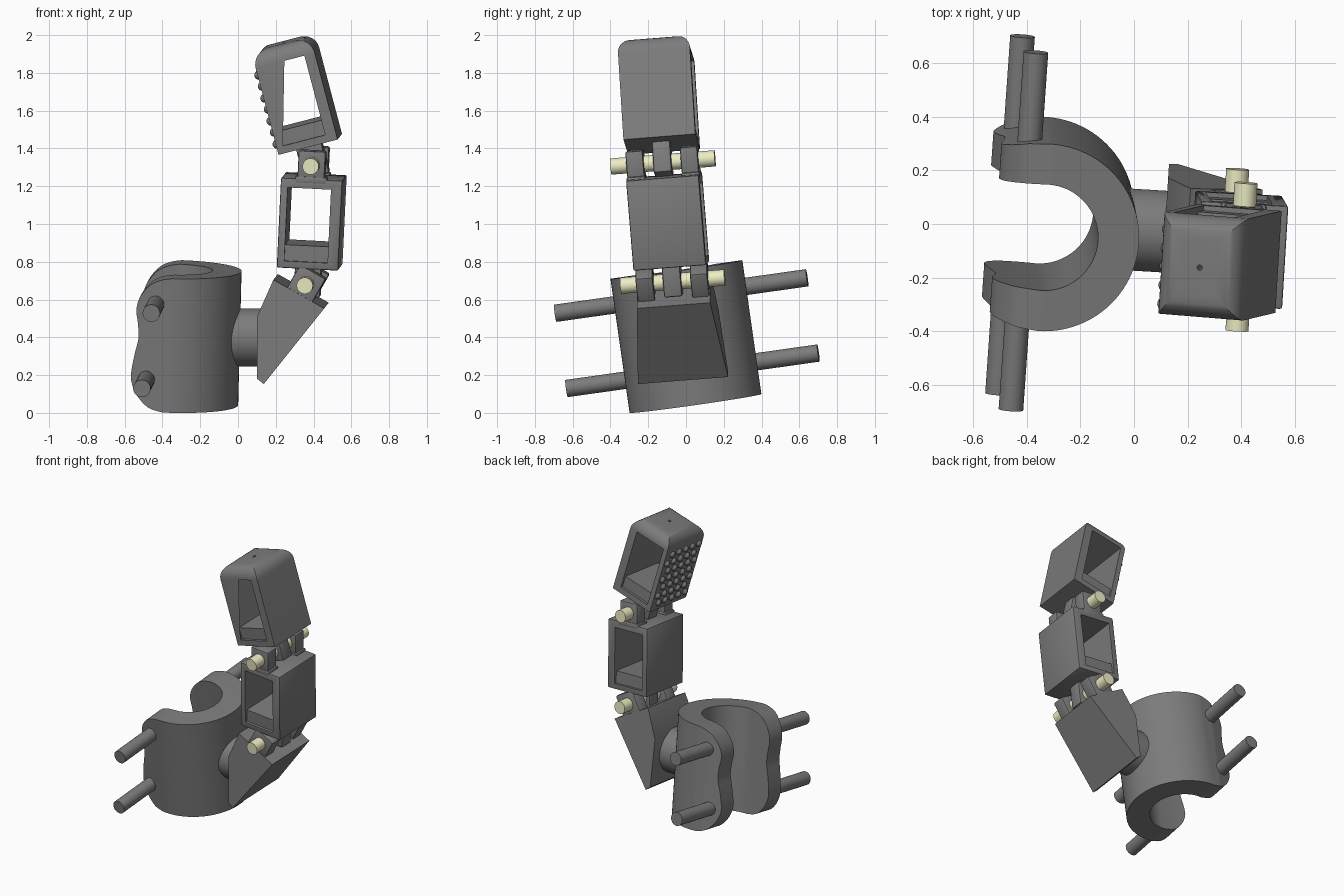
import bpy, bmesh
from math import radians, sin, cos, pi
from mathutils import Matrix, Vector

if "Cube" in bpy.data.objects:
    bpy.data.objects.remove(bpy.data.objects["Cube"])


def rot(deg, axis):
    return Matrix.Rotation(radians(deg), 4, axis)


# tilted working frames of the finger and of the clamp
FINGER = Matrix.Translation((0, 0.007, 0)) @ rot(-3.5, 'Z') @ rot(4.5, 'X')
CLAMP = Matrix.Translation((-0.343, 0, 0.405)) @ rot(-4, 'Z') @ rot(8, 'X') @ rot(2, 'Y')


def joint(u, w, deg):
    return FINGER @ Matrix.Translation((u, 0, w)) @ rot(deg, 'Y')


MID = joint(0.396, 1.016, 3)
TIP = joint(0.32, 1.697, -14.5)
LOW_PIN, HIGH_PIN = (0.374, 0.697), (0.408, 1.33)


def material(name, *rgb):
    m = bpy.data.materials.new(name)
    m.diffuse_color = (*rgb, 1)
    m.use_nodes = True
    m.node_tree.nodes["Principled BSDF"].inputs["Base Color"].default_value = m.diffuse_color
    return m


GREY = material('dark_grey', 0.2, 0.2, 0.2)
YELLOW = material('pale_yellow', 0.85, 0.84, 0.55)


def activate(ob):
    bpy.ops.object.select_all(action='DESELECT')
    ob.select_set(True)
    bpy.context.view_layer.objects.active = ob


def smooth(ob):
    activate(ob)
    bpy.ops.object.shade_smooth_by_angle(angle=radians(35))


def finish(name, bm, matrix, mat=GREY):
    bmesh.ops.recalc_face_normals(bm, faces=bm.faces)
    bm.transform(matrix)
    me = bpy.data.meshes.new(name)
    bm.to_mesh(me)
    bm.free()
    me.materials.append(mat)
    ob = bpy.data.objects.new(name, me)
    bpy.context.collection.objects.link(ob)
    smooth(ob)
    return ob


def box(name, lo, hi, matrix, bevel=0.0, top_round=0.0):
    bm = bmesh.new()
    bmesh.ops.create_cube(bm, size=1)
    for v in bm.verts:
        v.co = [hi[i] if v.co[i] > 0 else lo[i] for i in range(3)]
    if top_round:
        edges = [e for e in bm.edges if all(v.co.z > hi[2] - 1e-4 for v in e.verts)]
        bmesh.ops.bevel(bm, geom=edges, offset=top_round, segments=8, profile=0.5, affect='EDGES')
    elif bevel:
        bmesh.ops.bevel(bm, geom=bm.edges[:], offset=bevel, segments=2, profile=0.5, affect='EDGES')
    return finish(name, bm, matrix)


def cylinder(name, a, b, r, matrix, mat=GREY):
    a, b = Vector(a), Vector(b)
    bm = bmesh.new()
    bmesh.ops.create_cone(bm, cap_ends=True, segments=40, radius1=r, radius2=r, depth=(b - a).length)
    place = Matrix.Translation((a + b) / 2) @ (b - a).to_track_quat('Z', 'Y').to_matrix().to_4x4()
    return finish(name, bm, matrix @ place, mat)


def prism(name, pts, lift, matrix):
    """Extrude a closed 2D outline between lift(p, -1) and lift(p, 1)."""
    bm = bmesh.new()
    ends = [[bm.verts.new(lift(p, s)) for p in pts] for s in (-1, 1)]
    for ring in ends:
        bm.faces.new(ring)
    n = len(pts)
    for i in range(n):
        j = (i + 1) % n
        bm.faces.new((ends[0][i], ends[0][j], ends[1][j], ends[1][i]))
    return finish(name, bm, matrix)


def cut(ob, tool, op='DIFFERENCE'):
    m = ob.modifiers.new('cut', 'BOOLEAN')
    m.operation, m.object, m.solver = op, tool, 'EXACT'
    activate(ob)
    bpy.ops.object.modifier_apply(modifier=m.name)
    bpy.data.objects.remove(tool, do_unlink=True)
    smooth(ob)


def spline(pts, steps=5):
    """Catmull-Rom curve through open points."""
    p = [Vector(q) for q in pts]
    p = [2 * p[0] - p[1]] + p + [2 * p[-1] - p[-2]]
    out = []
    for i in range(1, len(p) - 2):
        for k in range(steps):
            t = k / steps
            out.append(0.5 * (2 * p[i] + (p[i + 1] - p[i - 1]) * t
                       + (2 * p[i - 1] - 5 * p[i] + 4 * p[i + 1] - p[i + 2]) * t * t
                       + (3 * p[i] - p[i - 1] - 3 * p[i + 1] + p[i + 2]) * t ** 3))
    return out + [p[-2]]


# clamp: C-shaped section trimmed by a wavy side profile
RO, RI, H = 0.353, 0.2, 0.3585
arc = [pi / 2 - pi * i / 48 for i in range(49)]
outer = [(RO * cos(a), RO * sin(a)) for a in arc]
inner = [(RI * cos(a), RI * sin(a)) for a in reversed(arc)]
tips = [(-0.23, 0.3), (-0.16, 0.325), (-0.08, 0.346)]
plan = (tips + outer + [(x, -y) for x, y in reversed(tips)]
        + [(-0.23, -0.182), (-0.1, -0.195)] + inner + [(-0.1, 0.195), (-0.23, 0.182)])
clamp = prism('clamp', plan, lambda p, s: (p[0], p[1], s * H), CLAMP)
wave = spline([(-0.02, -0.36), (-0.1, -0.337), (-0.16, -0.28), (-0.194, -0.21), (-0.197, -0.15),
               (-0.18, -0.05), (-0.163, 0.03), (-0.168, 0.11), (-0.178, 0.18), (-0.16, 0.25),
               (-0.11, 0.315), (-0.05, 0.347), (0.02, 0.36)])
side = [tuple(p) for p in wave] + [(0.5, 0.36), (0.5, -0.36)]
cut(clamp, prism('clamp_trim', side, lambda p, s: (p[0], s * 0.6, p[1]), CLAMP), 'INTERSECT')

# four strap pegs
for x, z, label in ((-0.075, 0.216, 'upper'), (-0.115, -0.188, 'lower')):
    for s, end in ((-1, 'front'), (1, 'back')):
        cylinder(f'{label}_{end}_peg', (x, s * 0.25, z), (x, s * 0.675, z), 0.046, CLAMP)

# connecting post
cylinder('post', (-0.06, 0.003, 0.4), (0.18, 0.003, 0.4), 0.153, FINGER)

# tapered base wedge: u, w, half width
wedge = [(0.117, 0.2, 0.24), (0.152, 0.172, 0.24), (0.472, 0.57, 0.195), (0.203, 0.722, 0.195), (0.117, 0.53, 0.215)]
prism('base_wedge', wedge, lambda p, s: (p[0], s * p[2], p[1]), FINGER)

# hinge lugs and pins
LOWER_BASE, LOWER_MID = joint(*LOW_PIN, 30), joint(*LOW_PIN, 3)
UPPER_MID, UPPER_TIP = joint(*HIGH_PIN, 3), joint(*HIGH_PIN, -14.5)
for s, label in ((-1, 'front'), (1, 'back')):
    v = s * 0.145
    box(f'base_{label}_lug', (-0.078, v - 0.046, -0.11), (0.078, v + 0.046, 0.078), LOWER_BASE, 0.01)
    box(f'middle_{label}_lug', (-0.072, v - 0.046, -0.1), (0.072, v + 0.046, 0.075), UPPER_MID, 0.01)
    box(f'middle_{label}_lug_foot', (-0.085, v - 0.05, -0.1), (0.085, v + 0.05, -0.06), UPPER_MID, 0.01)
box('middle_center_lug', (-0.07, -0.048, -0.078), (0.07, 0.048, 0.14), LOWER_MID, 0.01)
box('tip_center_lug', (-0.07, -0.048, -0.07), (0.07, 0.048, 0.14), UPPER_TIP, 0.01)

for pin, label in ((LOW_PIN, 'lower'), (HIGH_PIN, 'upper')):
    cylinder(f'{label}_pin', (0, -0.277, 0), (0, 0.277, 0), 0.043, joint(*pin, 0), YELLOW)

# middle segment: open frame with a raised floor block
mid = box('middle_segment', (-0.163, -0.193, -0.238), (0.163, 0.193, 0.24), MID, 0.008)
cut(mid, box('mid_window', (-0.125, -0.5, -0.2), (0.105, 0.5, 0.19), MID))
box('middle_floor', (-0.127, -0.175, -0.22), (0.107, 0.175, -0.115), MID)

# fingertip: rounded frame with a raised floor block and a pinhole
tip = box('fingertip', (-0.162, -0.191, -0.28), (0.162, 0.191, 0.28), TIP, top_round=0.085)
cut(tip, box('tip_window', (-0.128, -0.5, -0.24), (0.105, 0.5, 0.195), TIP))
cut(tip, cylinder('tip_hole', (0.005, 0, 0.1), (0.005, 0, 0.4), 0.01, TIP))
box('fingertip_floor', (-0.13, -0.172, -0.26), (0.107, 0.172, -0.16), TIP)

# grip bumps on the pad side of the fingertip
bm = bmesh.new()
for row in range(7):
    shift = 0.016 if row % 2 else -0.016
    for col in range(5):
        spot = Matrix.Translation((-0.158, (col - 2) * 0.07 + shift, -0.225 + row * 0.063))
        bmesh.ops.create_uvsphere(bm, u_segments=14, v_segments=10, radius=0.024, matrix=spot)
finish('grip_bumps', bm, TIP)
